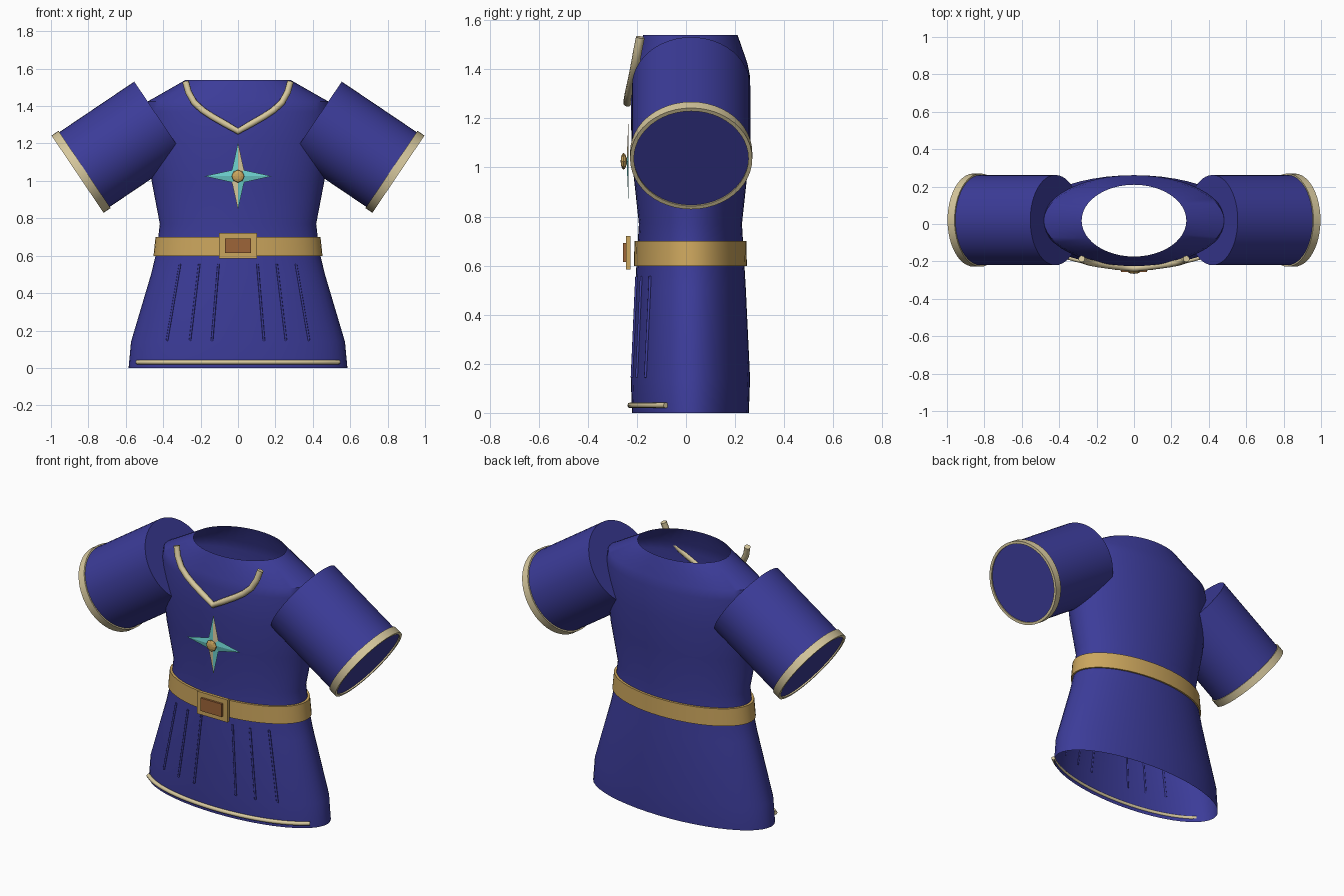
import bpy, bmesh, math
from mathutils import Vector, Matrix

if "Cube" in bpy.data.objects:
    bpy.data.objects.remove(bpy.data.objects["Cube"])

CY = 0.018  # depth of the garment's centre line


def mat(name, rgb):
    m = bpy.data.materials.new(name)
    m.diffuse_color = (*rgb, 1)
    m.use_nodes = True
    m.node_tree.nodes["Principled BSDF"].inputs["Base Color"].default_value = m.diffuse_color
    return m


BLUE = mat("blue_cloth", (0.045, 0.045, 0.32))
CREAM = mat("cream_trim", (0.68, 0.58, 0.34))
GOLD = mat("gold", (0.60, 0.38, 0.11))
BROWN = mat("brown", (0.34, 0.13, 0.04))
TEAL = mat("teal", (0.15, 0.62, 0.60))


def finish(bm, name, mats, smooth=True):
    me = bpy.data.meshes.new(name)
    bm.to_mesh(me)
    bm.free()
    ob = bpy.data.objects.new(name, me)
    bpy.context.collection.objects.link(ob)
    for m in mats:
        me.materials.append(m)
    if smooth:
        bpy.ops.object.select_all(action='DESELECT')
        ob.select_set(True)
        bpy.context.view_layer.objects.active = ob
        bpy.ops.object.shade_smooth_by_angle(angle=math.radians(40))
    return ob


def loft(name, rings, material, n=48, matrix=Matrix(), closed=False, caps=False):
    """Skin ellipse rings given as (height, x radius, y radius)."""
    bm = bmesh.new()
    loops = [[bm.verts.new(matrix @ Vector((rx * math.cos(2 * math.pi * i / n),
                                            ry * math.sin(2 * math.pi * i / n), z)))
              for i in range(n)] for z, rx, ry in rings]
    pairs = list(zip(loops, loops[1:])) + ([(loops[-1], loops[0])] if closed else [])
    for a, b in pairs:
        for i in range(n):
            j = (i + 1) % n
            bm.faces.new((a[i], a[j], b[j], b[i]))
    if caps:
        bm.faces.new(loops[0][::-1])
        bm.faces.new(loops[-1])
    return finish(bm, name, [material])


def tube(name, pts, radius, material, spline='POLY'):
    cu = bpy.data.curves.new(name, 'CURVE')
    cu.dimensions = '3D'
    cu.bevel_depth = radius
    cu.bevel_resolution = 2
    cu.use_fill_caps = True
    sp = cu.splines.new('POLY')
    sp.points.add(len(pts) - 1)
    for p, co in zip(sp.points, pts):
        p.co = (*co, 1)
    cu.materials.append(material)
    ob = bpy.data.objects.new(name, cu)
    bpy.context.collection.objects.link(ob)
    return ob


def box(name, size, loc, material):
    bm = bmesh.new()
    bmesh.ops.create_cube(bm, size=1, matrix=Matrix.Translation(loc) @ Matrix.Diagonal((*size, 1)))
    return finish(bm, name, [material], False)


# Tunic body: open at neck and hem
BODY = [(0, .585, .238), (.14, .572, .243), (.5, .465, .226), (.62, .436, .219),
        (.77, .418, .21), (1.0, .462, .235), (1.2, .488, .243), (1.37, .49, .243),
        (1.425, .482, .232), (1.54, .28, .192)]
shift = Matrix.Translation((0, CY, 0))
loft("tunic_body", BODY, BLUE, matrix=shift)


def front_y(x, z):
    """Depth of the body's front surface."""
    for (z0, a0, b0), (z1, a1, b1) in zip(BODY, BODY[1:]):
        if z0 <= z <= z1:
            t = (z - z0) / (z1 - z0)
            a, b = a0 + t * (a1 - a0), b0 + t * (b1 - b0)
            return CY - b * math.sqrt(max(0, 1 - (x / a) ** 2))


# Sleeves and cuffs
for s, side in ((1, "right"), (-1, "left")):
    start = Vector((s * .42, CY + .003, 1.331))
    axis = Vector((s * .829, 0, -.559))
    m = Matrix.Translation(start) @ axis.to_track_quat('Z', 'Y').to_matrix().to_4x4()
    loft(side + "_sleeve", [(0, .241, .241), (.52, .241, .241)], BLUE, matrix=m, caps=True)
    loft(side + "_cuff_trim", [(.483, .236, .236), (.483, .249, .249),
                               (.528, .249, .249), (.528, .233, .233)],
         CREAM, matrix=m, closed=True)

# Belt
loft("belt", [(.598, .452, .23), (.70, .441, .228), (.70, .425, .212), (.598, .432, .215)],
     GOLD, matrix=shift, closed=True)
box("buckle_plate", (.204, .018, .136), (0, -.236, .653), GOLD)
box("buckle_inset", (.14, .02, .078), (0, -.247, .653), BROWN)

# Neckline trim
half = [(.28, -.186, 1.53), (.265, -.197, 1.475), (.235, -.207, 1.42),
        (.19, -.215, 1.378), (.14, -.222, 1.345), (.07, -.231, 1.305)]
tube("neckline_trim", [(-x, y, z) for x, y, z in half] + [(0, -.238, 1.265)] + half[::-1],
     .018, CREAM)

# Hem trim along the front
hem = [-.54 + 1.08 * i / 24 for i in range(25)]
tube("hem_trim", [(x, CY - .245 * math.sqrt(1 - (x / .592) ** 2), .031) for x in hem], .012, CREAM)

# Skirt pleats
for s in (-1, 1):
    for k, (x0, x1) in enumerate(((.104, .139), (.207, .257), (.31, .38))):
        pts = []
        for i in range(9):
            t = i / 8
            x, z = s * (x0 + t * (x1 - x0)), .556 - .412 * t
            pts.append((x, front_y(x, z) - .002, z))
        tube(f"pleat_{'left' if s < 0 else 'right'}_{k + 1}", pts, .006, BLUE)

# Four-pointed chest star, folded from a fan of triangles
bm = bmesh.new()
mid = bm.verts.new((0, -.242, 1.025))
rim = []
for i in range(8):
    r, a = (.18 if i % 2 == 0 else .046), i * math.pi / 4
    rim.append(bm.verts.new((r * math.sin(a), -.234, 1.025 + r * math.cos(a))))
for i in range(8):
    f = bm.faces.new((mid, rim[i], rim[(i + 1) % 8]))
    f.material_index = int(i % 4 == 0)
bmesh.ops.recalc_face_normals(bm, faces=bm.faces)
finish(bm, "chest_star", [TEAL, CREAM], False)

# Faceted gem in the star's centre
bm = bmesh.new()
bmesh.ops.create_uvsphere(bm, u_segments=8, v_segments=6, radius=.034,
                          matrix=Matrix.Translation((0, -.254, 1.025))
                          @ Matrix.Diagonal((1, .36, 1, 1)) @ Matrix.Rotation(math.pi / 2, 4, 'X'))
finish(bm, "star_gem", [GOLD], False)
